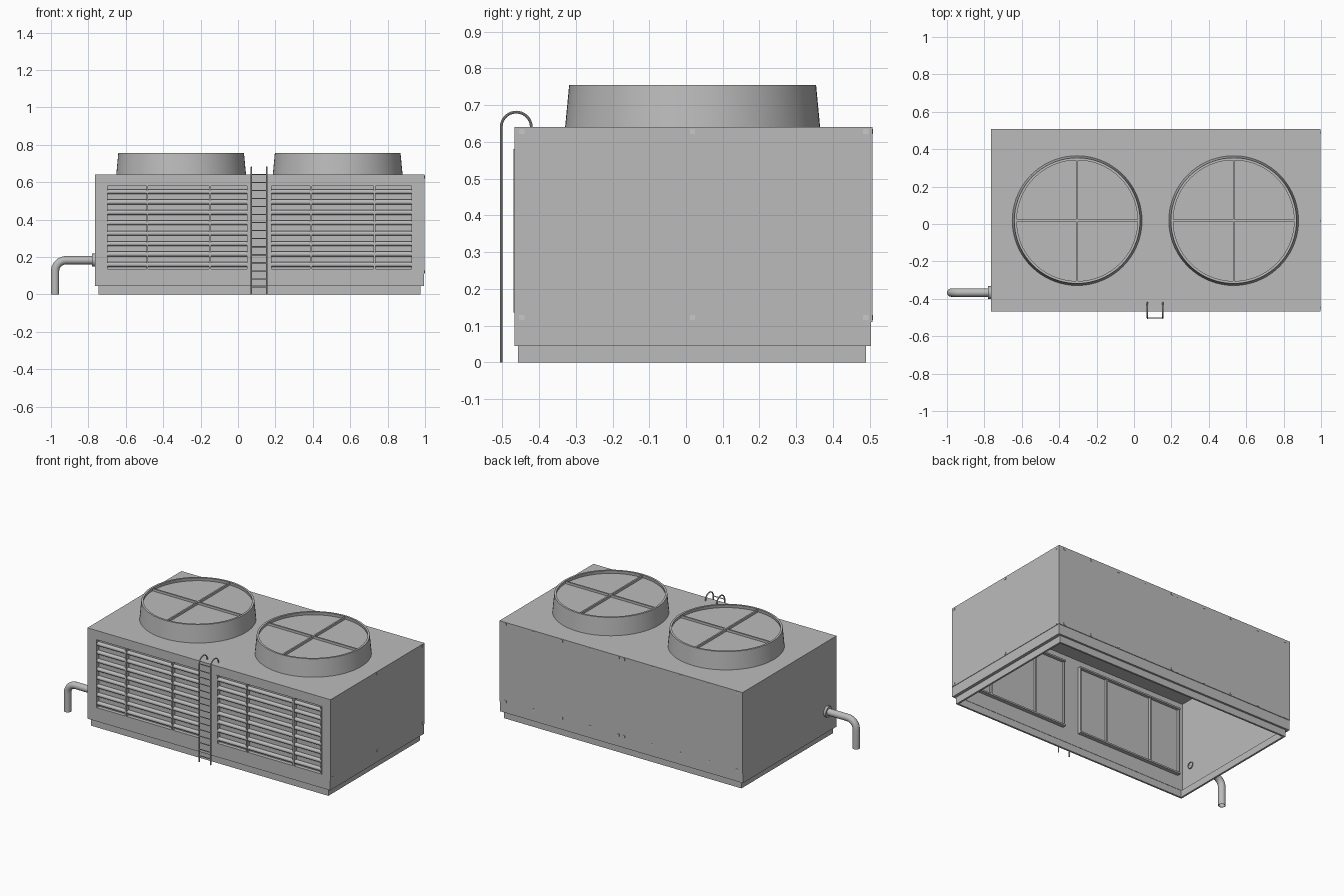
import bpy, bmesh, math
from mathutils import Vector

cube = bpy.data.objects.get("Cube")
if cube:
    bpy.data.objects.remove(cube, do_unlink=True)


def make_material(name, value):
    mat = bpy.data.materials.new(name)
    mat.use_nodes = True
    colour = (value, value, value, 1)
    mat.diffuse_color = colour
    mat.node_tree.nodes["Principled BSDF"].inputs["Base Color"].default_value = colour
    return mat


GREY = make_material("grey_metal", 0.5)
PALE = make_material("pale_bolt_metal", 0.58)


def finish(name, bm, mat=GREY, smooth=False):
    bmesh.ops.recalc_face_normals(bm, faces=bm.faces)
    mesh = bpy.data.meshes.new(name)
    bm.to_mesh(mesh)
    bm.free()
    mesh.materials.append(mat)
    obj = bpy.data.objects.new(name, mesh)
    bpy.context.collection.objects.link(obj)
    if smooth:
        bpy.ops.object.select_all(action='DESELECT')
        obj.select_set(True)
        bpy.context.view_layer.objects.active = obj
        bpy.ops.object.shade_smooth_by_angle(angle=math.radians(35))
    return obj


def add_box(bm, x, y, z):
    """Add a box spanning the (low, high) pairs x, y and z."""
    verts = bmesh.ops.create_cube(bm, size=1)["verts"]
    for v in verts:
        v.co = Vector([(a + b) / 2 + c * (b - a) for (a, b), c in zip((x, y, z), v.co)])


def boxes(name, spans, mat=GREY):
    bm = bmesh.new()
    for span in spans:
        add_box(bm, *span)
    return finish(name, bm, mat)


def lathe(name, profile, centre, steps=72):
    """Spin an (r, z) profile about a vertical axis."""
    bm = bmesh.new()
    verts = [bm.verts.new((r, 0, z)) for r, z in profile]
    edges = [bm.edges.new(pair) for pair in zip(verts, verts[1:])]
    bmesh.ops.spin(bm, geom=verts + edges, cent=(0, 0, 0), axis=(0, 0, 1),
                   angle=math.tau, steps=steps, use_duplicate=False)
    bmesh.ops.remove_doubles(bm, verts=bm.verts, dist=1e-5)
    bmesh.ops.translate(bm, verts=bm.verts, vec=centre)
    return finish(name, bm, smooth=True)


def tube(name, paths, radius, sides=16, wall=0):
    """Sweep a round section along planar paths; a wall leaves the ends open."""
    bm = bmesh.new()
    for path in paths:
        pts = [Vector(p) for p in path]
        normal = Vector((0, 0, 0))
        for a, b, c in zip(pts, pts[1:], pts[2:]):
            normal += (b - a).cross(c - b)
        if normal.length < 1e-9:
            normal = (pts[1] - pts[0]).orthogonal()
        normal.normalize()

        def skin(r):
            rings = []
            for i, p in enumerate(pts):
                tangent = (pts[min(i + 1, len(pts) - 1)] - pts[max(i - 1, 0)]).normalized()
                side = normal.cross(tangent)
                rings.append([bm.verts.new(p + r * (math.cos(t) * normal + math.sin(t) * side))
                              for t in (math.tau * k / sides for k in range(sides))])
            for a, b in zip(rings, rings[1:]):
                for k in range(sides):
                    n = (k + 1) % sides
                    bm.faces.new((a[k], a[n], b[n], b[k]))
            return rings[0], rings[-1]

        outer = skin(radius)
        if wall:
            for a, b in zip(outer, skin(radius - wall)):
                for k in range(sides):
                    n = (k + 1) % sides
                    bm.faces.new((a[k], a[n], b[n], b[k]))
        else:
            for ring in outer:
                bm.faces.new(ring)
    return finish(name, bm, smooth=True)


# Main dimensions
X0, X1, Y0, Y1 = -0.765, 0.995, -0.467, 0.507
BASE, TOP, T = 0.045, 0.64, 0.012
WIN_Z = (0.135, 0.58)
WINDOWS = {"right": ((-0.705, 0.055), (-0.485, -0.15)),
           "left": ((0.17, 0.935), (0.39, 0.73))}

# Open-bottomed plinth and casing
px0, px1, py0, py1 = X0 + 0.02, X1 - 0.02, Y0 + 0.01, Y1 - 0.017
boxes("plinth", [((px0, px1), (py0, py0 + T), (0, BASE)),
                 ((px0, px1), (py1 - T, py1), (0, BASE)),
                 ((px0, px0 + T), (py0 + T, py1 - T), (0, BASE)),
                 ((px1 - T, px1), (py0 + T, py1 - T), (0, BASE))])
boxes("roof_deck", [((X0, X1), (Y0, Y1), (TOP - T, TOP))])
body_z = (BASE, TOP - T)
boxes("side_walls", [((X0, X0 + 2 * T), (Y0 + 2 * T, Y1 - 2 * T), body_z),
                     ((X1 - 2 * T, X1), (Y0 + 2 * T, Y1 - 2 * T), body_z)])
boxes("back_wall", [((X0, X1), (Y1 - 2 * T, Y1 - 0.004), body_z)])
boxes("back_panel", [((X0, X1), (Y1 - 0.004, Y1), (0.11, TOP))])
boxes("end_panel", [((X1, X1 + 0.003), (Y0, Y1), (0.11, TOP))])

# Front frame around the two louvre openings
fy = (Y0, Y0 + 2 * T)
(ra, rb), (la, lb) = (w[0] for w in WINDOWS.values())
boxes("front_frame", [((X0, X1), fy, (BASE, WIN_Z[0])), ((X0, X1), fy, (WIN_Z[1], TOP - T)),
                      ((X0, ra), fy, WIN_Z), ((rb, la), fy, WIN_Z), ((lb, X1), fy, WIN_Z)])

# Louvre openings: backing, rounded slats, mullions and inner frame
for side, ((a, b), bars) in WINDOWS.items():
    inner = Y0 + 2 * T
    boxes(side + "_louvre_backing", [((a, b), (inner, inner + 0.005), WIN_Z)])
    pitch = (WIN_Z[1] - WIN_Z[0]) / 8
    tube(side + "_louvre_slats",
         [[(a, Y0 + 0.014, WIN_Z[0] + pitch * (i + 0.45)),
           (b, Y0 + 0.014, WIN_Z[0] + pitch * (i + 0.45))] for i in range(8)], 0.013, 12)
    uprights = [((x - 0.005, x + 0.005), (Y0 - 0.002, inner + 0.02), WIN_Z) for x in bars]
    uprights += [((x, x + 0.008), (Y0 - 0.002, inner + 0.02), WIN_Z) for x in (a, b - 0.008)]
    boxes(side + "_louvre_mullions", uprights)
    boxes(side + "_louvre_sill", [((a, b), (inner, inner + 0.025), (z, z + 0.01))
                                  for z in (WIN_Z[0], WIN_Z[1] - 0.01)])

# Fan stacks with recessed discs and cross braces
for side, cx in (("right", -0.304), ("left", 0.533)):
    cy, rim = 0.018, 0.755
    lathe(side + "_fan_stack", [(0.347, TOP), (0.336, rim), (0.323, rim), (0.326, 0.735), (0, 0.735)],
          (cx, cy, 0))
    bz = (0.735, 0.75)
    boxes(side + "_fan_cross_brace", [((cx - 0.324, cx + 0.324), (cy - 0.005, cy + 0.005), bz),
                                      ((cx - 0.005, cx + 0.005), (cy - 0.324, cy + 0.324), bz)])

# Ladder with hooped rail tops
rail_y, hoop = -0.503, 0.041
xs = (0.072, 0.154)
arc = [(rail_y + hoop - hoop * math.cos(t), TOP + hoop * math.sin(t))
       for t in (math.pi * i / 16 for i in range(17))]
tube("ladder_rails", [[(x, rail_y, 0)] + [(x, y, z) for y, z in arc] for x in xs], 0.004, 10)
tube("ladder_rungs", [[(xs[0], rail_y, 0.04 + 0.043 * i), (xs[1], rail_y, 0.04 + 0.043 * i)]
                      for i in range(15)], 0.003, 8)

# Drain pipe with elbow and wall flange
pipe_x, pipe_y, pipe_z, bend = -0.978, -0.367, 0.183, 0.06
elbow = [(pipe_x + bend - bend * math.sin(t), pipe_y, pipe_z - bend + bend * math.cos(t))
         for t in (math.pi / 2 * i / 10 for i in range(11))]
tube("drain_pipe", [[(X0 + 0.03, pipe_y, pipe_z)] + elbow + [(pipe_x, pipe_y, 0)]], 0.022, 24, 0.003)
tube("pipe_flange", [[(X0 - 0.015, pipe_y, pipe_z), (X0, pipe_y, pipe_z)]], 0.035, 24)

# Panel bolts on the end and back
s = 0.007
rows = (0.122, 0.628)
boxes("end_bolts", [((X1 + 0.001, X1 + 0.005), (y - s, y + s), (z - s, z + s))
                    for y in (-0.447, 0.018, 0.489) for z in rows], PALE)
columns = [0.115 + m * (0.02 + 0.205 * i) for i in range(5) for m in (-1, 1)]
boxes("back_bolts", [((x - s, x + s), (Y1 - 0.002, Y1 + 0.002), (z - s, z + s))
                     for x in columns for z in rows], PALE)
